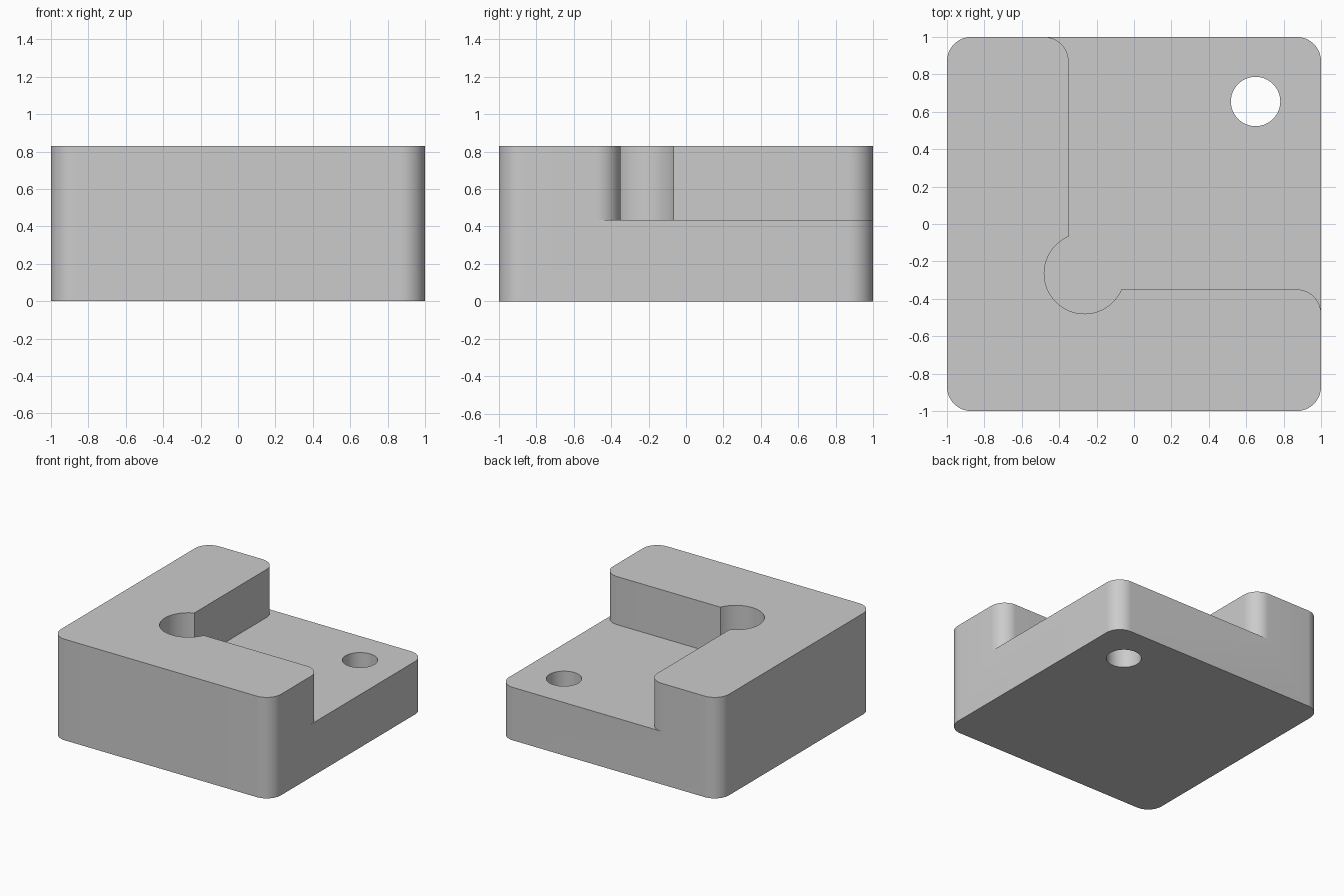
import bpy
import bmesh
from math import acos, cos, sin, pi, radians

default = bpy.data.objects.get("Cube")
if default:
    bpy.data.objects.remove(default, do_unlink=True)

HEIGHT, FLOOR = 0.83, 0.435   # block top and pocket floor
R = 0.13                      # corner rounding
WALL = -0.35                  # inner faces of the two walls
RELIEF, RELIEF_R = -0.265, 0.215

grey = bpy.data.materials.new("plain grey")
grey.use_nodes = True
colour = (0.6, 0.6, 0.6, 1)
grey.diffuse_color = colour
grey.node_tree.nodes["Principled BSDF"].inputs["Base Color"].default_value = colour


def arc(cx, cy, r, start, end, steps=16):
    angles = [start + (end - start) * i / steps for i in range(steps + 1)]
    return [(cx + r * cos(a), cy + r * sin(a)) for a in angles]


def prism(name, outline, z0, z1):
    """Extrude a closed outline from z0 up to z1."""
    bm = bmesh.new()
    face = bm.faces.new([bm.verts.new((x, y, z0)) for x, y in outline])
    top = bmesh.ops.extrude_face_region(bm, geom=[face])["geom"]
    verts = [g for g in top if isinstance(g, bmesh.types.BMVert)]
    bmesh.ops.translate(bm, verts=verts, vec=(0, 0, z1 - z0))
    bmesh.ops.recalc_face_normals(bm, faces=bm.faces)
    mesh = bpy.data.meshes.new(name)
    bm.to_mesh(mesh)
    bm.free()
    mesh.materials.append(grey)
    obj = bpy.data.objects.new(name, mesh)
    bpy.context.collection.objects.link(obj)
    return obj


# Block with four rounded upright edges
c = 1 - R
outline = []
for i, (sx, sy) in enumerate([(1, 1), (-1, 1), (-1, -1), (1, -1)]):
    outline += arc(sx * c, sy * c, R, i * pi / 2, (i + 1) * pi / 2)
block = prism("corner_block", outline, 0, HEIGHT)

# Pocket with rounded wall ends and a round relief in the inner corner
start = acos((WALL - RELIEF) / RELIEF_R)
pocket = [(1.2, 1.2), (WALL - R, 1.2)]
pocket += arc(WALL - R, c, R, pi / 2, 0)
pocket += arc(RELIEF, RELIEF, RELIEF_R, start, 2.5 * pi - start, 48)
pocket += arc(c, WALL - R, R, pi / 2, 0)
pocket += [(1.2, WALL - R)]
pocket_cutter = prism("pocket_cutter", pocket, FLOOR, HEIGHT + 0.2)

# Round hole through the floor
hole = arc(0.65, 0.655, 0.132, 0, 2 * pi, 64)[:-1]
hole_cutter = prism("hole_cutter", hole, -0.2, HEIGHT + 0.2)

bpy.ops.object.select_all(action="DESELECT")
block.select_set(True)
bpy.context.view_layer.objects.active = block
for cutter in (pocket_cutter, hole_cutter):
    mod = block.modifiers.new("cut", "BOOLEAN")
    mod.operation = "DIFFERENCE"
    mod.solver = "EXACT"
    mod.object = cutter
    bpy.ops.object.modifier_apply(modifier=mod.name)
    bpy.data.objects.remove(cutter, do_unlink=True)

bpy.ops.object.shade_smooth_by_angle(angle=radians(30))
